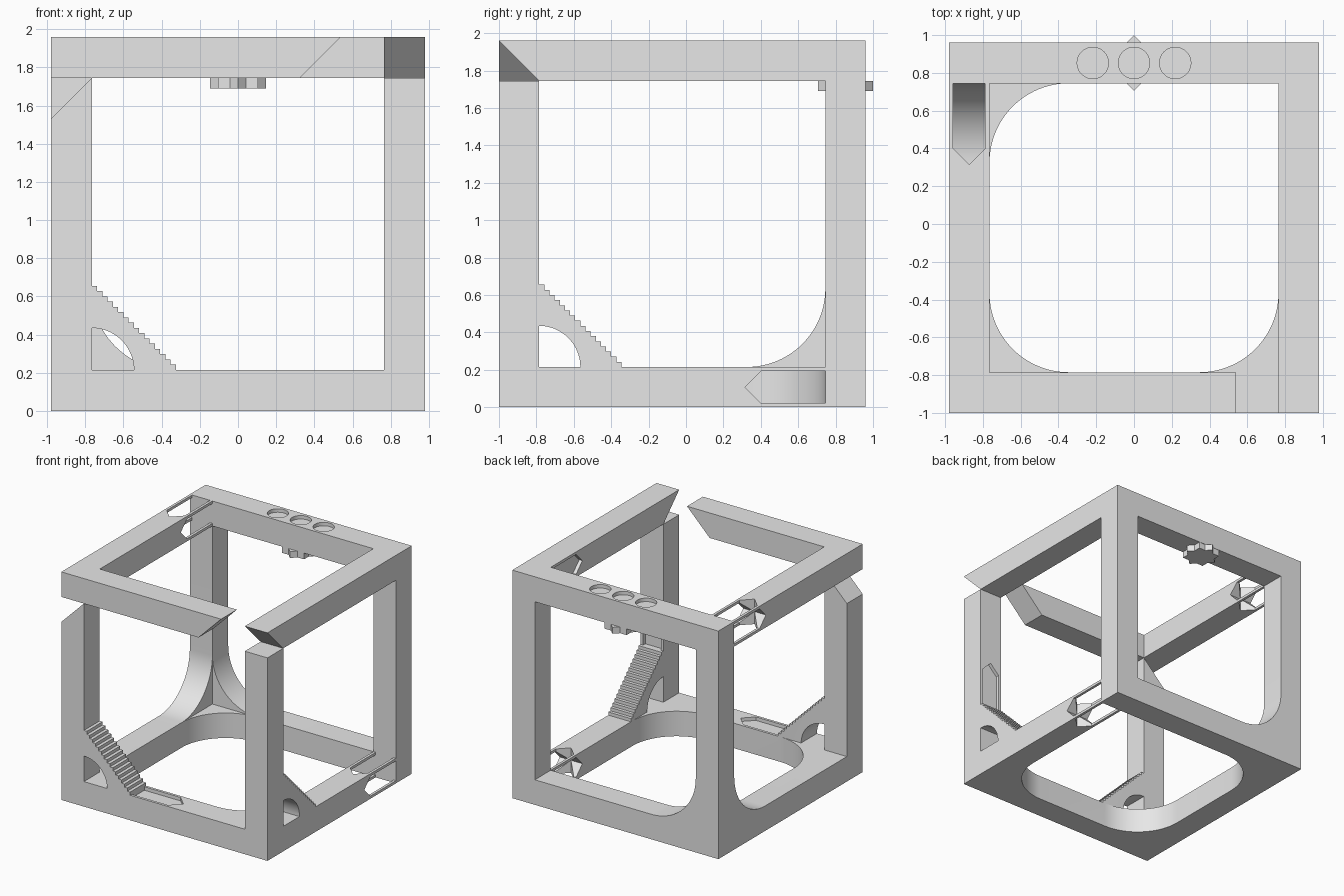
import bpy, bmesh
from math import sin, cos, pi, radians

if "Cube" in bpy.data.objects:
    bpy.data.objects.remove(bpy.data.objects["Cube"])

A = 0.98            # half side of the cube frame
H = 0.765           # half side of the inner void
M = (A + H) / 2     # centre line of the bars
OUT, IN = 1.1, 0.7  # cutter reach outside and inside the bars
RUN = 0.44          # stair length and height
CENTRE = (0, -0.02, 0.98)

grey = bpy.data.materials.new("light grey")
grey.use_nodes = True
grey.diffuse_color = (0.8, 0.8, 0.8, 1)
grey.node_tree.nodes["Principled BSDF"].inputs["Base Color"].default_value = (0.8, 0.8, 0.8, 1)


def prism(name, axis, pts, lo, hi):
    """Extrude a 2D profile along an axis; profiles are (y,z), (x,z) or (x,y)."""
    place = {"x": lambda u, v, w: (w, u, v),
             "y": lambda u, v, w: (u, w, v),
             "z": lambda u, v, w: (u, v, w)}[axis]
    bm = bmesh.new()
    ends = [[bm.verts.new(place(u, v, w)) for u, v in pts] for w in (lo, hi)]
    for ring in ends:
        bm.faces.new(ring)
    n = len(pts)
    for i in range(n):
        j = (i + 1) % n
        bm.faces.new((ends[0][i], ends[0][j], ends[1][j], ends[1][i]))
    bmesh.ops.recalc_face_normals(bm, faces=bm.faces)
    mesh = bpy.data.meshes.new(name)
    bm.to_mesh(mesh)
    bm.free()
    mesh.materials.append(grey)
    obj = bpy.data.objects.new(name, mesh)
    bpy.context.collection.objects.link(obj)
    return obj


def square(h):
    return [(-h, -h), (h, -h), (h, h), (-h, h)]


def arc(cu, cv, r, start, sweep, steps):
    return [(cu + r * cos(radians(start + sweep * i / steps)),
             cv + r * sin(radians(start + sweep * i / steps))) for i in range(steps + 1)]


def window(rounded=(), stairs=False, r=0.42):
    """Square opening with some rounded corners, or stairs in the first corner."""
    pts = []
    for i, (u, v) in enumerate(square(1)):
        if i == 0 and stairs:
            steps = 16
            s = RUN / steps
            for k in range(steps):
                pts += [(-H + k * s, -H + RUN - k * s), (-H + (k + 1) * s, -H + RUN - k * s)]
            pts.append((-H + RUN, -H))
        elif i in rounded:
            pts += arc(u * (H - r), v * (H - r), r, 180 + 90 * i, 90, 24)
        else:
            pts.append((u * H, v * H))
    return pts


def arrow(base, side, sign, swap=False, w=0.085):
    """Arrow profile along u (or along v when swapped)."""
    neck, tip = base + sign * 0.345, base + sign * 0.43
    pts = [(base, side - w), (neck, side - w), (tip, side), (neck, side + w), (base, side + w)]
    return [(v, u) for u, v in pts] if swap else pts


frame = prism("cube_frame", "z", square(A), -A, A)


def cut(axis, pts, lo, hi):
    cutter = prism("cutter", axis, pts, lo, hi)
    cutter.hide_render = True
    mod = frame.modifiers.new("cut", "BOOLEAN")
    mod.operation = "DIFFERENCE"
    mod.solver = "EXACT"
    mod.object = cutter
    bpy.context.view_layer.objects.active = frame
    bpy.ops.object.modifier_apply(modifier=mod.name)
    bpy.data.objects.remove(cutter)


# Hollow core and the six windows
cut("z", square(H), -H, H)
cut("y", window(stairs=True), -OUT, -IN)
cut("x", window(stairs=True), IN, OUT)
cut("y", window(rounded=[0]), IN, OUT)
cut("x", window(rounded=[1]), -OUT, -IN)
cut("z", window(rounded=[0, 1, 3]), -OUT, -IN)
cut("z", window(), IN, OUT)

# Quarter-round arches under both stairs
arch = [(-H, -H)] + arc(-H, -H, 0.22, 0, 90, 20)
cut("y", arch, -OUT, -IN)
cut("x", arch, IN, OUT)

# Slanted gaps: front top bar, right top bar end, left front post
d = H - IN
cut("y", [(0.325 - d, IN), (0.325 + OUT - H, OUT), (H, OUT), (H, IN)], -OUT, -IN)
cut("x", [(-OUT, OUT), (-OUT, H), (-H, H)], H, OUT)
cut("y", [(-OUT, 2 * H - OUT), (-OUT, H), (-H, H)], -OUT, -IN)

# Arrow slots right through two bars, both ways
cut("z", arrow(H, -M, -1, swap=True), IN, OUT)
cut("x", arrow(H, M, -1), -OUT, -IN)
cut("z", arrow(H, M, -1, swap=True), -OUT, -IN)
cut("x", arrow(H, -M, -1), IN, OUT)

# Shallow arrow recesses
DEEP = 0.03
cut("z", arrow(RUN - H, -M, 1), -H - DEEP, -IN)
cut("y", arrow(RUN - H, M, 1, swap=True), -H - DEEP, -IN)
cut("x", arrow(H, M, -1), IN, H + DEEP)

# Three round recesses on the back top bar
for x in (-0.218, 0, 0.218):
    cut("z", arc(x, M, 0.083, 0, 360, 48)[:-1], A - DEEP, OUT)

# Eight-pointed star under the back top bar
R = 0.1475
inner = R * cos(pi / 4) / cos(pi / 8)
points = [((R if i % 2 == 0 else inner) * cos(i * pi / 8),
           M + (R if i % 2 == 0 else inner) * sin(i * pi / 8)) for i in range(16)]
star = prism("star_knob", "z", points, H - 0.055, H)

# Smooth the curves, keep edges sharp, and stand the model on the ground
for obj in (frame, star):
    obj.location = CENTRE
    bpy.ops.object.select_all(action="DESELECT")
    obj.select_set(True)
    bpy.context.view_layer.objects.active = obj
    bpy.ops.object.shade_smooth_by_angle(angle=radians(20))
